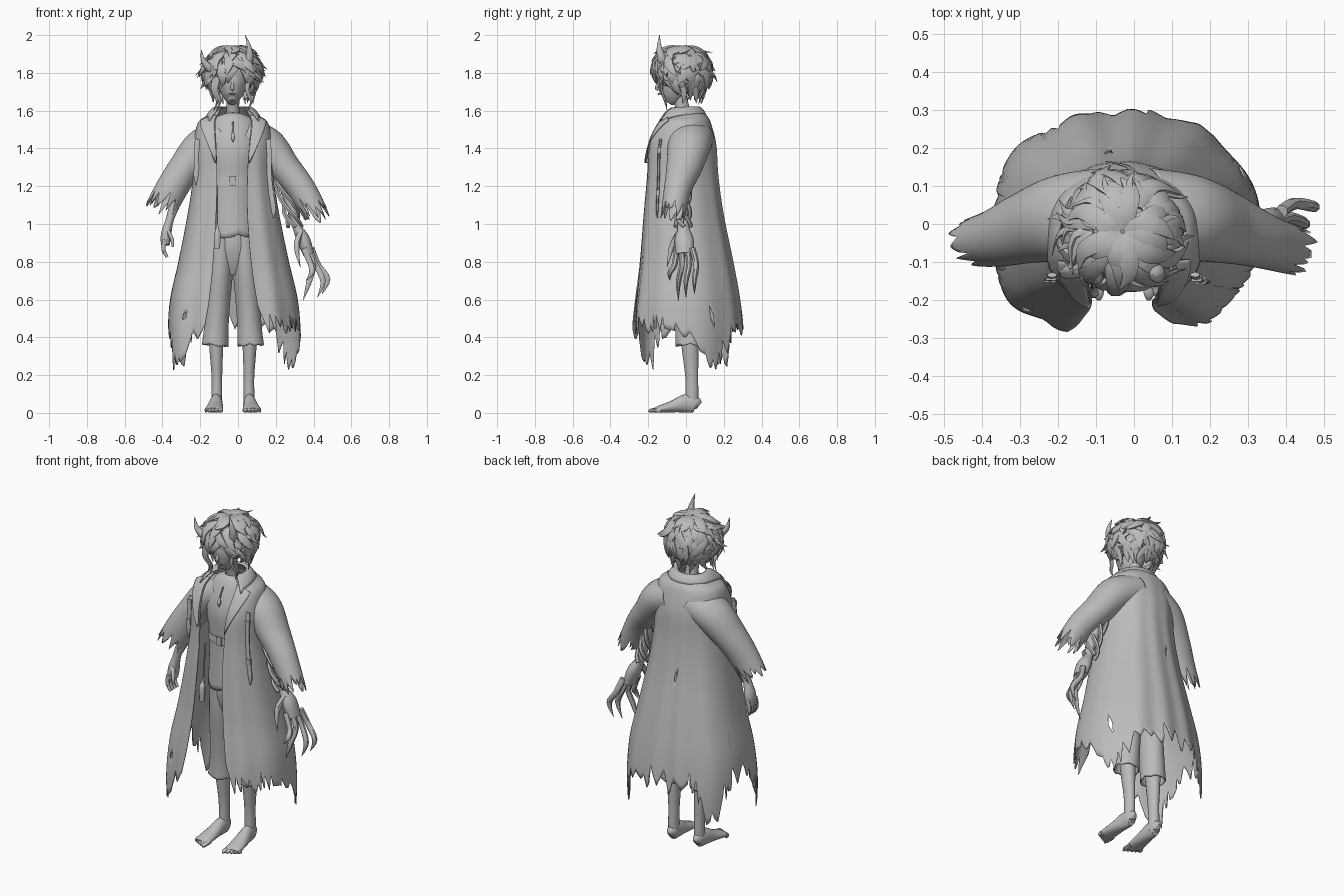
import bpy, bmesh, math, random
from mathutils import Vector

random.seed(7)
old = bpy.data.objects.get("Cube")
if old:
    bpy.data.objects.remove(old)

grey = bpy.data.materials.new("plain grey")
grey.use_nodes = True
grey.diffuse_color = (0.5, 0.5, 0.5, 1)
for node in grey.node_tree.nodes:
    if node.type == "BSDF_PRINCIPLED":
        node.inputs["Base Color"].default_value = grey.diffuse_color
made = []
MID = -0.027


def sample(rows, t):
    """Smooth interpolation through rows of numbers, t from 0 to 1."""
    f = min(max(t, 0), 1) * (len(rows) - 1)
    i = min(int(f), len(rows) - 2)
    f -= i
    a, b, c, d = (rows[min(max(k, 0), len(rows) - 1)] for k in range(i - 1, i + 3))
    return [q + f / 2 * (r - p + f * (2 * p - 5 * q + 4 * r - s + f * (3 * (q - r) + s - p)))
            for p, q, r, s in zip(a, b, c, d)]


def teeth(n, depth, widest=9):
    """Ragged hem: how much is cut from each column."""
    out = []
    while len(out) < n:
        w = random.randint(3, widest)
        d, e = random.uniform(0.3, 1) * depth, random.random() * depth * 0.4
        out += [e + (d - e) * abs(2 * k / w - 1) for k in range(w)]
    return out[:n]


def loft(rows, n=12, seg=4, ref=(0, 1, 0), cuts=None):
    """Tube through rows of (x, y, z, half width, half depth)."""
    m = seg * (len(rows) - 1)
    ref, verts, faces = Vector(ref), [], []
    for j in range(m + 1):
        for k in range(n):
            t = j / m * (1 - (cuts[k] if cuts else 0))
            r = sample(rows, t)
            tan = Vector(sample(rows, t + 0.02)[:3]) - Vector(sample(rows, t - 0.02)[:3])
            side = tan.cross(ref).normalized()
            up = side.cross(tan).normalized()
            a = math.tau * (k + 0.5) / n
            verts.append(Vector(r[:3]) + side * r[3] * math.cos(a) + up * r[4] * math.sin(a))
    for j in range(m):
        for k in range(n):
            l = (k + 1) % n
            faces.append((j * n + k, j * n + l, j * n + n + l, j * n + n + k))
    if not cuts:
        faces += [tuple(range(n)), tuple(range(m * n, m * n + n))]
    return verts, faces


def sheet(pos, nu, nv, hole=lambda u, v: False):
    verts = [pos(i / nu, j / nv) for i in range(nu + 1) for j in range(nv + 1)]
    w = nv + 1
    faces = [(i * w + j, i * w + j + 1, i * w + w + j + 1, i * w + w + j)
             for i in range(nu) for j in range(nv) if not hole(i / nu, j / nv)]
    return verts, faces


def build(name, *parts, thick=0):
    bm = bmesh.new()
    for verts, faces in parts:
        vs = [bm.verts.new(v) for v in verts]
        for f in faces:
            bm.faces.new([vs[i] for i in f])
    bmesh.ops.recalc_face_normals(bm, faces=bm.faces)
    me = bpy.data.meshes.new(name)
    bm.to_mesh(me)
    bm.free()
    me.materials.append(grey)
    ob = bpy.data.objects.new(name, me)
    bpy.context.collection.objects.link(ob)
    if thick:
        mod = ob.modifiers.new("thickness", "SOLIDIFY")
        mod.thickness, mod.offset = thick, 0
    made.append(ob)


# Coat: rows of z, centre y, half width, half depth, opening edges
COAT = [(1.61, -.01, .085, .085, -.09, .04), (1.57, 0, .14, .11, -.11, .06),
        (1.53, -.01, .185, .14, -.12, .07), (1.42, -.02, .205, .177, -.115, .06),
        (1.25, -.02, .21, .188, -.11, .05), (1.05, -.015, .24, .21, -.115, .05),
        (.8, 0, .29, .245, -.13, .07), (.6, .005, .335, .275, -.15, .1),
        (.4, .005, .35, .295, -.18, .14), (.2, .005, .345, .29, -.19, .15)]
FRONT, BACK = 0.75, 0.95


def power(x, p):
    return math.copysign(abs(x) ** p, x)


def coat_edges(s):
    r = sample(COAT, s)
    return [math.asin(power(max(-.98, min(.98, (x - MID) / r[2])), 1 / FRONT)) for x in r[4:]]


def coat_point(s, a, lift=0):
    """Point on the coat: flat in front, rounder at the back."""
    z, cy, rx, ry = sample(COAT, s)[:4]
    fold = lift + 0.009 * s * s * math.sin(9 * a + 3 * math.sin(2 * a))
    p = FRONT if math.cos(a) > 0 else BACK
    return Vector((MID + (rx + fold) * power(math.sin(a), p),
                   cy - (ry + fold) * power(math.cos(a), p), z))


COLS = 240
hem = teeth(COLS + 1, .1, 12)
for c in range(COLS + 1):
    tail = max(math.exp(-((c / COLS - q) / w) ** 2) for q, w in ((.3, .07), (.66, .04), (.9, .05)))
    hem[c] += .105 * (1 - tail)


def coat_pos(u, v):
    s = v * (1 - hem[round(u * COLS)])
    left, right = coat_edges(s)
    return coat_point(s, right + u * (math.tau + left - right))


HOLES = [(.92, .86), (.53, .62), (.3, .85)]
build("coat", sheet(coat_pos, COLS, 50, lambda u, v: any(
    ((u - a) / .007) ** 2 + ((v - b) / .02) ** 2 < 1 for a, b in HOLES)), thick=.006)

# Turned collar and lapels
def collar_pos(u, v):
    left, right = coat_edges(0)
    a = right + u * (math.tau + left - right)
    point = abs(2 * u - 1) ** 6
    r = .07 + (.05 + .05 * point) * v
    return Vector((MID + r * 1.1 * math.sin(a), -.015 - r * math.cos(a),
                   1.6 + .025 * math.sin(math.pi * (.2 + .8 * v)) - (.02 + .035 * point) * v))


build("collar", sheet(collar_pos, 48, 6), thick=.006)
lapels = []
for k in (0, 1):
    def lapel_pos(u, v, k=k):
        s = .1 + .3 * u
        width = (.45 + .75 * u / .3) if u < .3 else 1.2 * (1 - u) / .7
        a = coat_edges(s)[k] + (2 * k - 1) * width * .5 * v
        return coat_point(s, a, .008 + .012 * v)
    lapels.append(sheet(lapel_pos, 20, 6))
build("lapels", *lapels, thick=.006)

# Hanging straps with buckles
for name, a, end in (("left_strap", 1.0, .54), ("right_strap", -1.0, .44)):
    rows = [(*coat_point(.31 + (end - .31) * k / 5, a, .012), .014, .007) for k in range(6)]
    rows.append((*(Vector(rows[-1][:3]) - Vector((0, 0, .05))), .002, .003))
    parts = [loft(rows, 6)]
    for k in (1, 4):
        x, y, z = rows[k][:3]
        parts.append(loft([(x, y, z + .015, .019, .013), (x, y, z - .015, .019, .013)], 4, 1))
    build(name, *parts)

# Ragged sleeves
SLEEVES = {"right_sleeve": [(-.08, .02, 1.46, .095, .125), (-.19, .015, 1.4, .1, .112),
                            (-.285, -.01, 1.29, .085, .092), (-.355, -.035, 1.18, .082, .075),
                            (-.425, -.05, 1.05, .08, .06)],
           "left_sleeve": [(.04, .02, 1.46, .095, .125), (.15, .015, 1.41, .1, .112),
                           (.245, -.01, 1.3, .082, .092), (.34, -.045, 1.18, .072, .07),
                           (.435, -.075, 1.01, .062, .06)]}
for name, rows in SLEEVES.items():
    build(name, loft(rows, 64, 6, cuts=teeth(64, .24)), thick=.005)

# Shirt, belt and small trinkets
shirt = [(MID, 0, 1.58, .045, .05), (MID, -.005, 1.54, .11, .08), (MID, -.02, 1.4, .14, .115),
         (MID, -.02, 1.25, .125, .11), (MID, -.015, 1.1, .125, .115), (MID, -.01, .92, .135, .125)]
build("shirt", loft(shirt, 48, 5, cuts=teeth(48, .05)), thick=.006)
build("belt", loft([(MID, -.02, 1.25, .13, .118), (MID, -.02, 1.21, .131, .12)], 32, 2))
build("buckle", loft([(MID, -.14, 1.255, .025, .008), (MID, -.14, 1.205, .025, .008)], 4, 1))
build("pendant", loft([(MID, -.1, 1.54, .004, .004), (MID, -.13, 1.49, .004, .004),
                       (MID, -.14, 1.46, .011, .009), (MID, -.14, 1.435, .002, .002)], 8))
build("belt_charm", loft([(-.11, -.15, 1.2, .005, .005), (-.11, -.17, 1.0, .005, .005),
                          (-.11, -.18, .95, .018, .015), (-.11, -.18, .87, .016, .015)], 8))

# Short trousers, bare legs and feet, repeated on each side
build("trouser_seat", loft([(MID, 0, 1.05, .115, .1), (MID, 0, .9, .128, .105),
                            (MID, 0, .8, .11, .085), (MID, 0, .73, .04, .055)], 28))
for side, name in ((1, "left"), (-1, "right")):
    def row(x, *rest):
        return (MID + side * x, *rest)
    leg = [row(.06, 0, .95, .066, .102), row(.067, 0, .77, .066, .092), row(.08, .01, .58, .062, .077),
           row(.088, .015, .45, .062, .07), row(.095, .015, .35, .068, .068)]
    build(name + "_trouser_leg", loft(leg, 36, 6, cuts=teeth(36, .06)), thick=.006)
    build(name + "_leg", loft([row(.088, .01, .5, .045, .05), row(.088, .022, .34, .037, .045),
                               row(.085, .03, .2, .029, .035), row(.085, .032, .1, .029, .034),
                               row(.085, .03, .03, .028, .034)], 16))
    foot = [loft([row(.085, .066, .035, .012, .02), row(.085, .05, .045, .028, .043),
                  row(.088, .0, .05, .033, .05), row(.094, -.07, .034, .042, .032),
                  row(.1, -.14, .02, .048, .019), row(.104, -.165, .014, .044, .012)],
                 16, ref=(0, 0, 1))]
    for k in range(5):
        x, w = .066 + .019 * k, .015 - .0018 * k
        foot.append(loft([row(x, -.135, .015, w, .013), row(x, -.18 + .007 * k, .013, w, .012),
                          row(x, -.2 + .01 * k, .008, w * .4, .005)], 8, ref=(0, 0, 1)))
    build(name + "_foot", *foot)

# Right arm with a relaxed hand
build("right_arm", loft([(-.2, 0, 1.4, .04, .04), (-.28, -.02, 1.24, .034, .036),
                         (-.335, -.05, 1.1, .028, .03), (-.362, -.06, 1.02, .022, .026),
                         (-.38, -.06, .95, .028, .04), (-.385, -.065, .89, .024, .038)], 14))
hand = [loft([(-.388, -.098 + .022 * k, .92, .013, .012), (-.395, -.1 + .022 * k, .865, .012, .012),
              (-.375, -.1 + .022 * k, .825, .008, .008)], 8) for k in range(4)]
hand.append(loft([(-.375, -.08, .97, .012, .012), (-.35, -.11, .92, .011, .011),
                  (-.345, -.115, .88, .006, .006)], 8))
build("right_fingers", *hand)

# Left arm, gaunt with twisting strands and long claws
arm = [(.17, 0, 1.4, .037, .037), (.225, -.015, 1.26, .032, .034), (.28, -.02, 1.1, .028, .032),
       (.31, -.015, .99, .024, .03), (.345, -.01, .92, .036, .05), (.375, -.005, .84, .03, .048)]
build("left_arm", loft(arm, 14))
strands = []
for k in range(4):
    rows = []
    for j in range(9):
        x, y, z = sample(arm, .05 + .07 * j)[:3]
        turn = k * math.pi / 2 + j * .8
        rows.append((x + .036 * math.cos(turn) - .01, y + .04 * math.sin(turn), z, .012, .012))
    strands.append(loft(rows, 6, 3))
build("arm_strands", *strands)
claws = []
for k, (x, y, z) in enumerate([(.36, -.085, .7), (.345, -.04, .595), (.42, .0, .61), (.445, .045, .63)]):
    base = Vector((.35 + .013 * k, -.05 + .028 * k, .87))
    claws.append(loft([(*base, .018, .017), (base.x + .035, base.y - .01 + .01 * k, .785, .016, .016),
                       (x + .03, y, (z + .785) / 2, .015, .014), (x, y, z, .001, .001)], 8))
claws.append(loft([(.335, -.03, .96, .018, .018), (.31, -.075, .88, .016, .016),
                   (.33, -.1, .77, .001, .001)], 8))
build("left_claws", *claws)

# Neck and face
build("neck", loft([(MID, 0, 1.53, .05, .045), (MID, -.015, 1.6, .035, .037),
                    (MID, -.04, 1.7, .036, .04)], 16))
build("face", loft([(-.03, -.06, 1.86, .05, .06), (-.03, -.065, 1.79, .078, .085),
                    (-.03, -.07, 1.72, .07, .08), (-.03, -.085, 1.67, .046, .058),
                    (-.03, -.1, 1.645, .018, .026)], 24))
build("nose", loft([(-.03, -.145, 1.755, .006, .006), (-.03, -.155, 1.72, .01, .01),
                    (-.03, -.145, 1.71, .006, .006)], 8))
build("lips", loft([(-.046, -.135, 1.688, .002, .002), (-.03, -.146, 1.688, .005, .006),
                    (-.014, -.135, 1.688, .002, .002)], 8))

# Tousled hair: wavy overlapping locks around the skull
CENTRE, SIZE = Vector((-.03, -.02, 1.805)), Vector((.138, .142, .13))


def on_head(th, ph, r=1):
    d = (math.sin(th) * math.sin(ph), -math.sin(th) * math.cos(ph), math.cos(th))
    return CENTRE + Vector(p * q * r for p, q in zip(d, SIZE))


def lock(start, stop, ph, width, lift):
    swirl, wave, rows = random.uniform(-.5, .7), random.uniform(0, 6), []
    for i in range(6):
        f = i / 5
        p = on_head(start + (stop - start) * f, ph + swirl * f * f + .1 * math.sin(wave + 5 * f),
                    .95 + .1 * math.sin(f * 3) + lift * f ** 3)
        w = width * (.5 + f) * (1 - f ** 2.5) + .0015
        rows.append((*p, w, w * .5))
    return loft(rows, 6, 3, ref=on_head((start + stop) / 2, ph) - CENTRE)


locks = [sheet(lambda u, v: on_head(.02 + v * 2.4, u * math.tau, .93), 32, 16)]
for count, start, stop, width in ((14, .05, 1.1, .034), (22, .6, 1.65, .033),
                                  (26, 1.1, 2.1, .031), (24, 1.6, 2.55, .028)):
    for k in range(count):
        ph = math.tau * (k + random.uniform(-.3, .3)) / count
        if stop > 2.3 and math.cos(ph) > .55:
            continue
        locks.append(lock(start, stop + random.uniform(-.2, .15), ph, width, random.uniform(.05, .35)))
# Flyaway wisps, nape curls and side strands
for k in range(36):
    th, ph = random.uniform(.3, 1.8), random.uniform(.5, math.tau - .5)
    locks.append(lock(th, th + random.uniform(.5, .8), ph, .012, random.uniform(.2, .5)))
for k in range(14):
    locks.append(lock(1.9, 2.6, math.pi + (k - 6.5) * .22, .02, random.uniform(.3, .6)))
for x in (-.12, -.105, .06):
    locks.append(loft([(x, -.13, 1.78, .015, .01), (x - .012, -.13, 1.71, .012, .008),
                       (x + .01, -.11, 1.65, .008, .006), (x - .01, -.1, 1.6, .001, .001)], 6))
build("hair", *locks)

# Curved horns
build("left_horn", loft([(.035, -.11, 1.82, .03, .03), (.06, -.13, 1.88, .023, .024),
                         (.058, -.142, 1.94, .012, .013), (.038, -.14, 2.0, .001, .001)], 12))
build("right_horn", loft([(-.11, -.1, 1.8, .03, .03), (-.155, -.12, 1.83, .022, .023),
                          (-.185, -.13, 1.87, .012, .013), (-.195, -.13, 1.925, .001, .001)], 12))

# Smooth shading with crisp edges
bpy.ops.object.select_all(action="DESELECT")
for ob in made:
    ob.select_set(True)
bpy.context.view_layer.objects.active = made[0]
bpy.ops.object.shade_smooth_by_angle(angle=math.radians(45))
